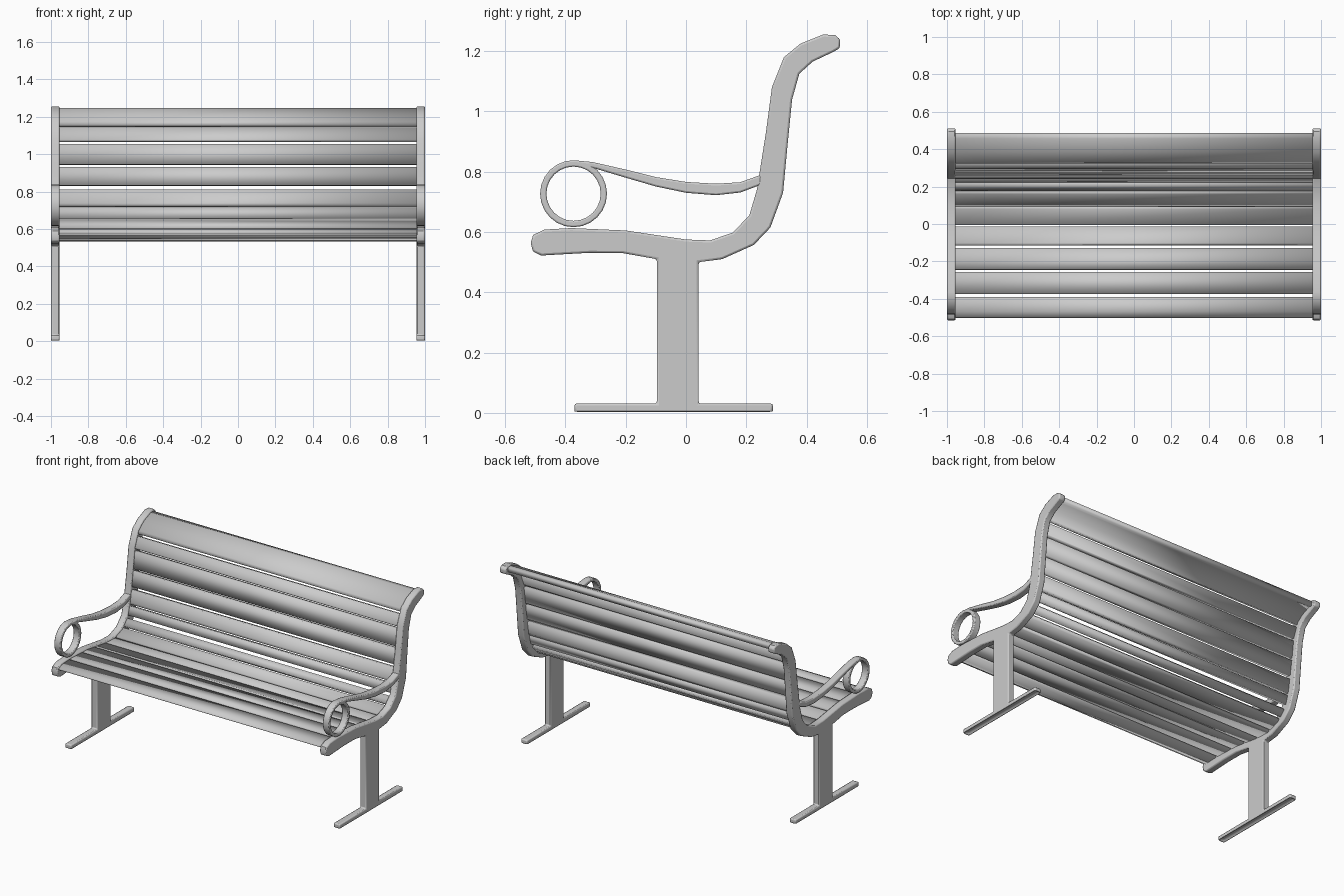
import bpy, bmesh, math

cube = bpy.data.objects.get("Cube")
if cube:
    bpy.data.objects.remove(cube)

grey = bpy.data.materials.new("light_grey")
grey.use_nodes = True
grey.diffuse_color = (0.6, 0.6, 0.6, 1)
grey.node_tree.nodes["Principled BSDF"].inputs["Base Color"].default_value = (0.6, 0.6, 0.6, 1)

INNER, OUTER = 0.954, 1.0


def add_object(name, bm):
    mesh = bpy.data.meshes.new(name)
    bm.to_mesh(mesh)
    bm.free()
    obj = bpy.data.objects.new(name, mesh)
    bpy.context.collection.objects.link(obj)
    mesh.materials.append(grey)
    return obj


def smooth(obj):
    bpy.ops.object.select_all(action='DESELECT')
    obj.select_set(True)
    bpy.context.view_layer.objects.active = obj
    bpy.ops.object.shade_smooth_by_angle(angle=math.radians(35))


def finish_side(obj, bevel):
    # Round the edges and repeat the part on the other end
    b = obj.modifiers.new("Bevel", 'BEVEL')
    b.width, b.segments, b.limit_method = bevel, 2, 'ANGLE'
    b.angle_limit = math.radians(50)
    m = obj.modifiers.new("Mirror", 'MIRROR')
    m.use_mirror_merge = False
    smooth(obj)


def extrude_profile(points):
    bm = bmesh.new()
    face = bm.faces.new([bm.verts.new((INNER, y, z)) for y, z in points])
    new = bmesh.ops.extrude_face_region(bm, geom=[face])["geom"]
    bmesh.ops.translate(bm, vec=(OUTER - INNER, 0, 0),
                        verts=[v for v in new if isinstance(v, bmesh.types.BMVert)])
    bmesh.ops.recalc_face_normals(bm, faces=bm.faces)
    return bm


# Curve of the sitting side, from the seat nose to the top of the back
sitting = [(-0.515, 0.565), (-0.507, 0.59), (-0.47, 0.608), (-0.38, 0.613), (-0.2, 0.605),
           (-0.1, 0.59), (0, 0.575), (0.08, 0.572), (0.155, 0.598), (0.21, 0.655),
           (0.235, 0.74), (0.265, 0.93), (0.285, 1.08), (0.325, 1.18), (0.38, 1.225),
           (0.455, 1.255), (0.495, 1.253)]
# Rear curve down to the leg, the foot, then the underside of the seat
behind = [(0.512, 1.238), (0.51, 1.21), (0.49, 1.198), (0.42, 1.165), (0.376, 1.125),
          (0.352, 1.04), (0.336, 0.88), (0.322, 0.73), (0.28, 0.615), (0.225, 0.557), (0.12, 0.51)]
leg_and_foot = [(0.042, 0.5), (0.042, 0.031), (0.288, 0.031), (0.288, 0),
                (-0.37, 0), (-0.37, 0.031), (-0.097, 0.031), (-0.097, 0.51)]
under = [(-0.21, 0.53), (-0.32, 0.531), (-0.48, 0.522), (-0.508, 0.535)]

# Side frames, with a groove under each foot
bm = extrude_profile(sitting + behind + leg_and_foot + under)
sole = min(bm.faces, key=lambda f: f.calc_center_median().z)
bmesh.ops.inset_region(bm, faces=[sole], thickness=0.014)
bmesh.ops.translate(bm, verts=sole.verts, vec=(0, 0, 0.015))
finish_side(add_object("side_frames", bm), 0.007)

# Armrests
arm_top = [(-0.373, 0.838), (-0.31, 0.832), (-0.2, 0.807), (-0.1, 0.782), (0, 0.766),
           (0.1, 0.76), (0.18, 0.765), (0.25, 0.79)]
arm_bottom = [(0.25, 0.757), (0.18, 0.731), (0.1, 0.722), (0, 0.73), (-0.1, 0.751),
              (-0.2, 0.78), (-0.3, 0.81), (-0.373, 0.818)]
finish_side(add_object("armrests", extrude_profile(arm_top + arm_bottom)), 0.006)

# Rings at the front of the armrests
bm = bmesh.new()
sides, loops = 24, []
for i in range(sides):
    a = math.tau * i / sides
    loops.append([bm.verts.new((x, -0.373 + r * math.cos(a), 0.727 + r * math.sin(a)))
                  for r, x in ((0.111, INNER), (0.111, OUTER), (0.09, OUTER), (0.09, INNER))])
for i in range(sides):
    p, q = loops[i], loops[(i + 1) % sides]
    for k in range(4):
        j = (k + 1) % 4
        bm.faces.new((p[k], p[j], q[j], q[k]))
bmesh.ops.recalc_face_normals(bm, faces=bm.faces)
finish_side(add_object("armrest_rings", bm), 0.005)


# Slats follow the sitting curve; y + z grows all along it and marks a place on it
def place(key):
    for (y0, z0), (y1, z1) in zip(sitting, sitting[1:]):
        if y0 + z0 <= key <= y1 + z1:
            t = (key - y0 - z0) / (y1 + z1 - y0 - z0)
            return (y0 + t * (y1 - y0), z0 + t * (z1 - z0))


slats = [(0.07, 0.22), (0.24, 0.352), (0.364, 0.466), (0.482, 0.565), (0.572, 0.657),
         (0.672, 0.768), (0.785, 0.857), (0.875, 0.945), (0.96, 1.06), (1.085, 1.197),
         (1.213, 1.337), (1.355, 1.457), (1.475, 1.74)]
for n, (start, end) in enumerate(slats):
    path = [place(start)] + [p for p in sitting if start + 0.005 < sum(p) < end - 0.005] + [place(end)]
    bm = bmesh.new()
    rows = [[bm.verts.new((x, y, z)) for x in (-INNER - 0.003, INNER + 0.003)] for y, z in path]
    for a, b in zip(rows, rows[1:]):
        bm.faces.new((a[0], a[1], b[1], b[0]))
    obj = add_object(("seat_slat_" if n < 6 else "back_slat_") + str(n + 1), bm)
    # Board thickness, set a little below the frame edge
    s = obj.modifiers.new("Solidify", 'SOLIDIFY')
    s.thickness, s.offset = 0.03, -1.6
    smooth(obj)
